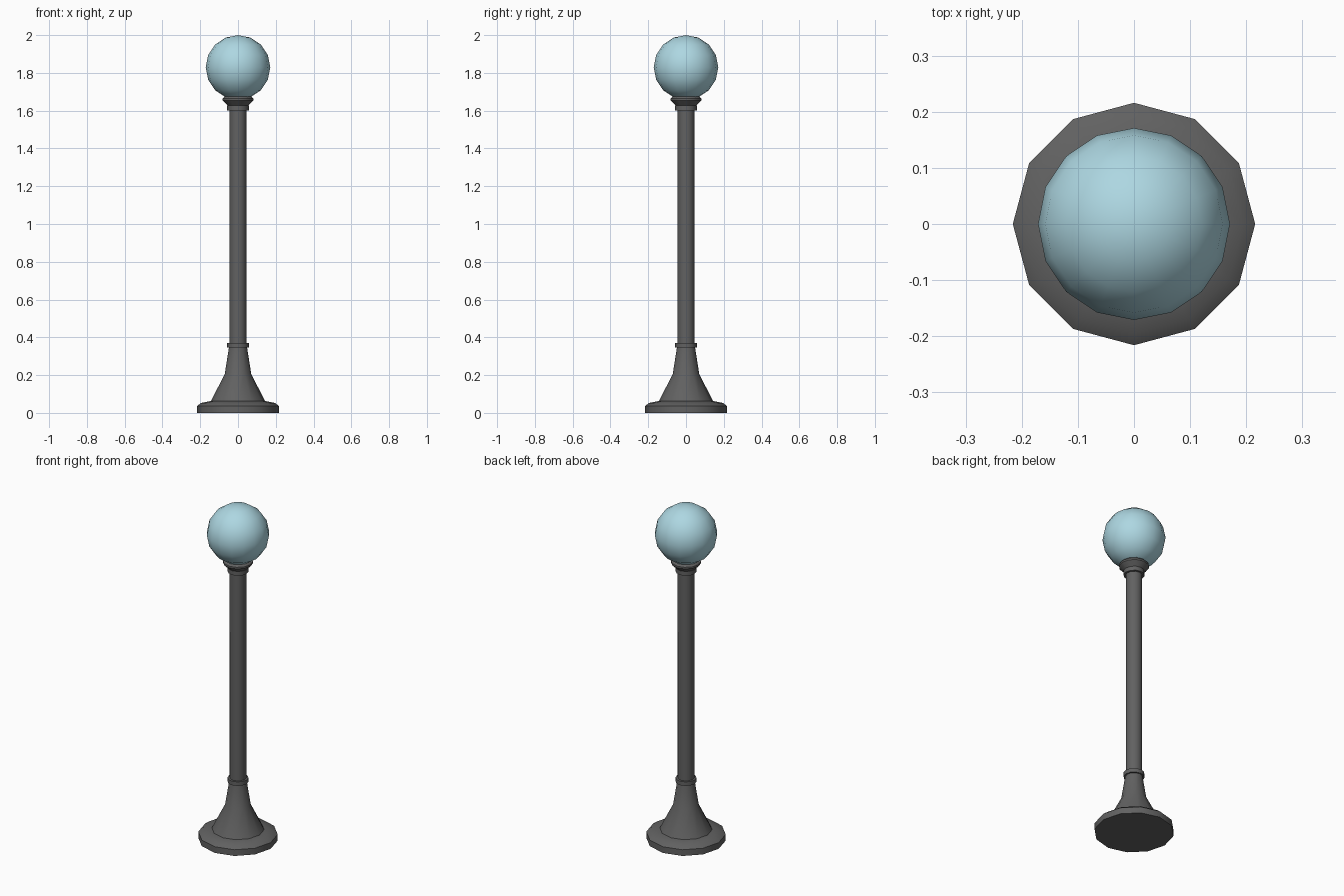
import bpy, math

if "Cube" in bpy.data.objects:
    bpy.data.objects.remove(bpy.data.objects["Cube"])


def lathe(name, profile, sides=12, angle=35):
    """Spin a (radius, z) profile around z, capped at both ends."""
    verts, faces = [], []
    for r, z in profile:
        for i in range(sides):
            a = 2 * math.pi * i / sides
            verts.append((r * math.cos(a), r * math.sin(a), z))
    for k in range(len(profile) - 1):
        for i in range(sides):
            j = (i + 1) % sides
            faces.append((k * sides + i, k * sides + j,
                          (k + 1) * sides + j, (k + 1) * sides + i))
    faces.append(tuple(reversed(range(sides))))
    top = (len(profile) - 1) * sides
    faces.append(tuple(range(top, top + sides)))
    mesh = bpy.data.meshes.new(name)
    mesh.from_pydata(verts, [], faces)
    obj = bpy.data.objects.new(name, mesh)
    bpy.context.collection.objects.link(obj)
    smooth(obj, angle)
    mesh.materials.append(metal)
    return obj


def smooth(obj, angle):
    bpy.ops.object.select_all(action='DESELECT')
    obj.select_set(True)
    bpy.context.view_layer.objects.active = obj
    bpy.ops.object.shade_smooth_by_angle(angle=math.radians(angle))


def material(name, color):
    mat = bpy.data.materials.new(name)
    mat.diffuse_color = color
    mat.use_nodes = True
    mat.node_tree.nodes["Principled BSDF"].inputs["Base Color"].default_value = mat.diffuse_color
    return mat


metal = material("dark_metal", (0.12, 0.12, 0.12, 1))
glass = material("pale_blue_glass", (0.42, 0.68, 0.76, 1))

# Stepped foot and flared pedestal
lathe("foot", [(0.216, 0), (0.216, 0.037), (0.195, 0.053), (0.143, 0.063)])
lathe("pedestal", [(0.143, 0.062), (0.07, 0.207), (0.048, 0.346)])

# Post with a collar at each end
lathe("post", [(0.045, 0.34), (0.045, 1.64)])
for name, z0, z1 in (("lower_collar", 0.345, 0.369), ("upper_collar", 1.602, 1.627)):
    lathe(name, [(0.057, z0), (0.057, z1)])

# Flared cup holding the globe
lathe("globe_cup", [(0.055, 1.627), (0.082, 1.654), (0.082, 1.664), (0.07, 1.675)])

# Globe
bpy.ops.mesh.primitive_uv_sphere_add(segments=16, ring_count=8, radius=0.171,
                                     location=(0, 0, 1.829))
globe = bpy.context.object
globe.name = "globe"
smooth(globe, 60)
globe.data.materials.append(glass)
